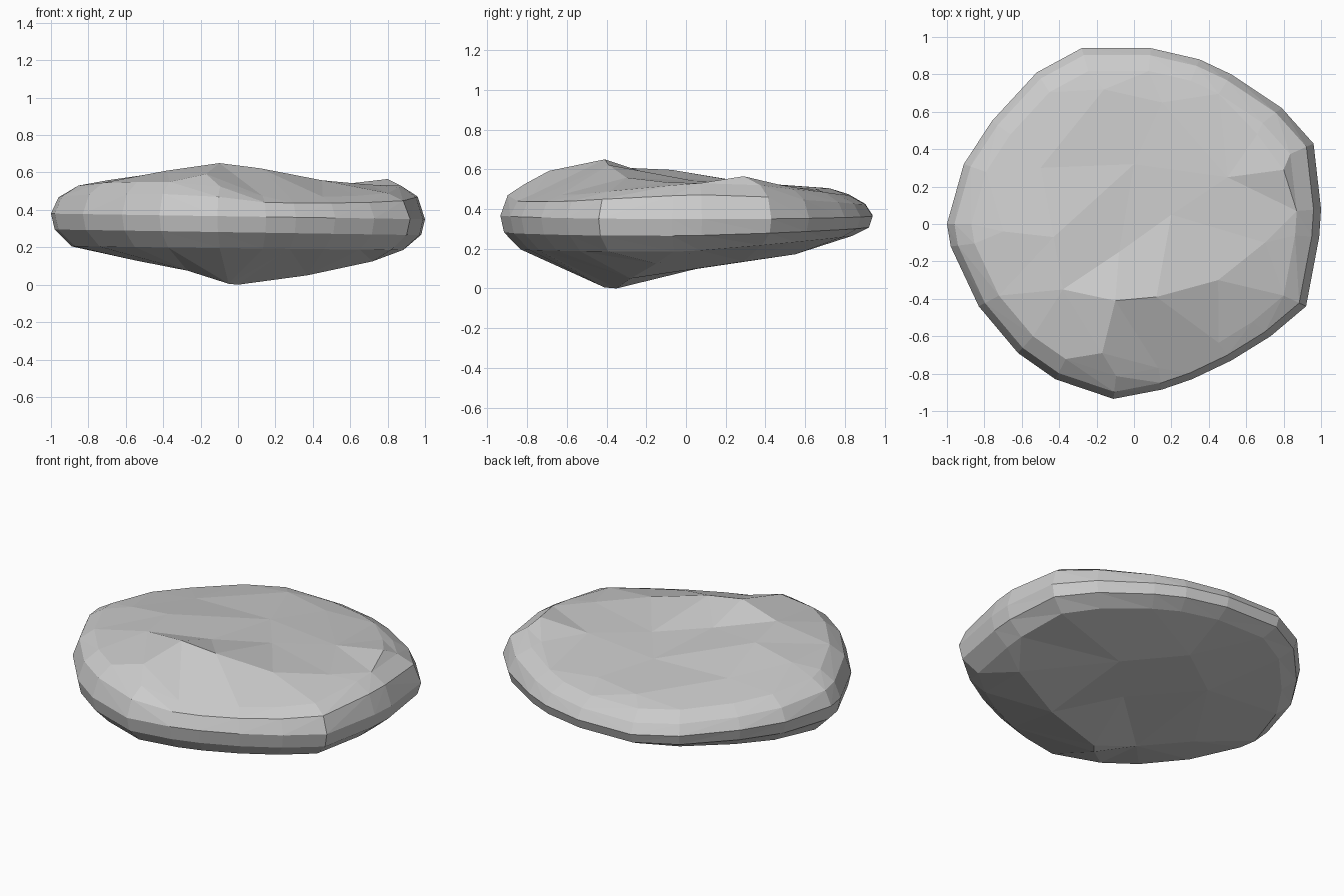
import bpy, bmesh
from mathutils import Vector
from mathutils.geometry import delaunay_2d_cdt

if "Cube" in bpy.data.objects:
    bpy.data.objects.remove(bpy.data.objects["Cube"])

# Widest outline of the stone: x, y and height of the upper shoulder beside it
outline = [
    (1.00, 0.08, .53), (0.96, 0.43, .52), (0.79, 0.62, .50), (0.52, 0.80, .485),
    (0.35, 0.88, .475), (0.09, 0.94, .47), (-0.28, 0.94, .475), (-0.52, 0.81, .48),
    (-0.76, 0.55, .49), (-0.91, 0.32, .505), (-1.00, 0.00, .52), (-0.98, -0.12, .53),
    (-0.83, -0.44, .545), (-0.62, -0.69, .55), (-0.42, -0.83, .55), (-0.11, -0.935, .525),
    (0.15, -0.885, .475), (0.31, -0.83, .47), (0.52, -0.73, .47), (0.73, -0.60, .475),
    (0.92, -0.44, .49), (0.99, -0.07, .52),
]

# Humps and hollows of the upper side
top_points = [
    (-.10, -.41, .65), (.12, -.39, .622), (-.38, -.35, .61), (-.43, -.07, .597),
    (-.70, -.04, .558), (-.50, .30, .535), (-.16, .72, .505), (.15, .65, .50),
    (.20, .05, .54), (-.08, -.15, .565), (.45, -.30, .558), (.50, .25, .53),
    (.80, .29, .565), (.70, -.10, .535), (-.17, -.69, .592), (0, .32, .53),
    (.66, .48, .52),
]

# Blunt keel of the underside
bottom_points = [
    (-.05, -.41, .005), (0, -.35, 0), (-.27, -.30, .075), (.37, -.28, .05),
    (.72, -.15, .125), (.12, .05, .098), (.35, .29, .135), (-.55, -.12, .13),
    (-.25, .35, .145), (.05, .55, .172),
]


def ring(bm, scale, height):
    return [bm.verts.new((x * scale, y * scale, height(x, y, s))) for x, y, s in outline]


def bridge(bm, lower, upper):
    """Band of triangles between two rings, split along the convex diagonal."""
    n = len(lower)
    for i in range(n):
        a, b, c, d = lower[i], lower[(i + 1) % n], upper[(i + 1) % n], upper[i]
        if (a.co.z + c.co.z) * .5 > (b.co.z + d.co.z) * .5:
            tris = (a, b, c), (a, c, d)
        else:
            tris = (a, b, d), (b, c, d)
        for tri in tris:
            bm.faces.new(tri)


def cap(bm, border, points):
    """Triangulate the area inside a ring through the given inner points."""
    verts = border + [bm.verts.new(p) for p in points]
    n = len(border)
    edges = [(i, (i + 1) % n) for i in range(n)]
    flat = [Vector(v.co[:2]) for v in verts]
    _, _, faces, source, _, _ = delaunay_2d_cdt(flat, edges, [], 1, 1e-5)
    for face in faces:
        bm.faces.new([verts[source[i][0]] for i in face])


bm = bmesh.new()
# Side rings from the lower chamfer up to the rounded shoulder
rings = [
    ring(bm, .89, lambda x, y, s: .195 + .075 * max(y, 0) - .01 * x),
    ring(bm, .98, lambda x, y, s: .28 + .03 * max(y, 0) - .015 * x),
    ring(bm, 1, lambda x, y, s: .365 - .015 * x),
    ring(bm, .96, lambda x, y, s: s * .6 + .155 - .015 * max(y, 0)),
    ring(bm, .87, lambda x, y, s: s),
]
for low, high in zip(rings, rings[1:]):
    bridge(bm, low, high)

# Uneven top and keeled underside
cap(bm, rings[-1], top_points)
cap(bm, rings[0], bottom_points)
bmesh.ops.recalc_face_normals(bm, faces=bm.faces)

mesh = bpy.data.meshes.new("flat_stone")
bm.to_mesh(mesh)
bm.free()
stone = bpy.data.objects.new("flat_stone", mesh)
bpy.context.collection.objects.link(stone)
